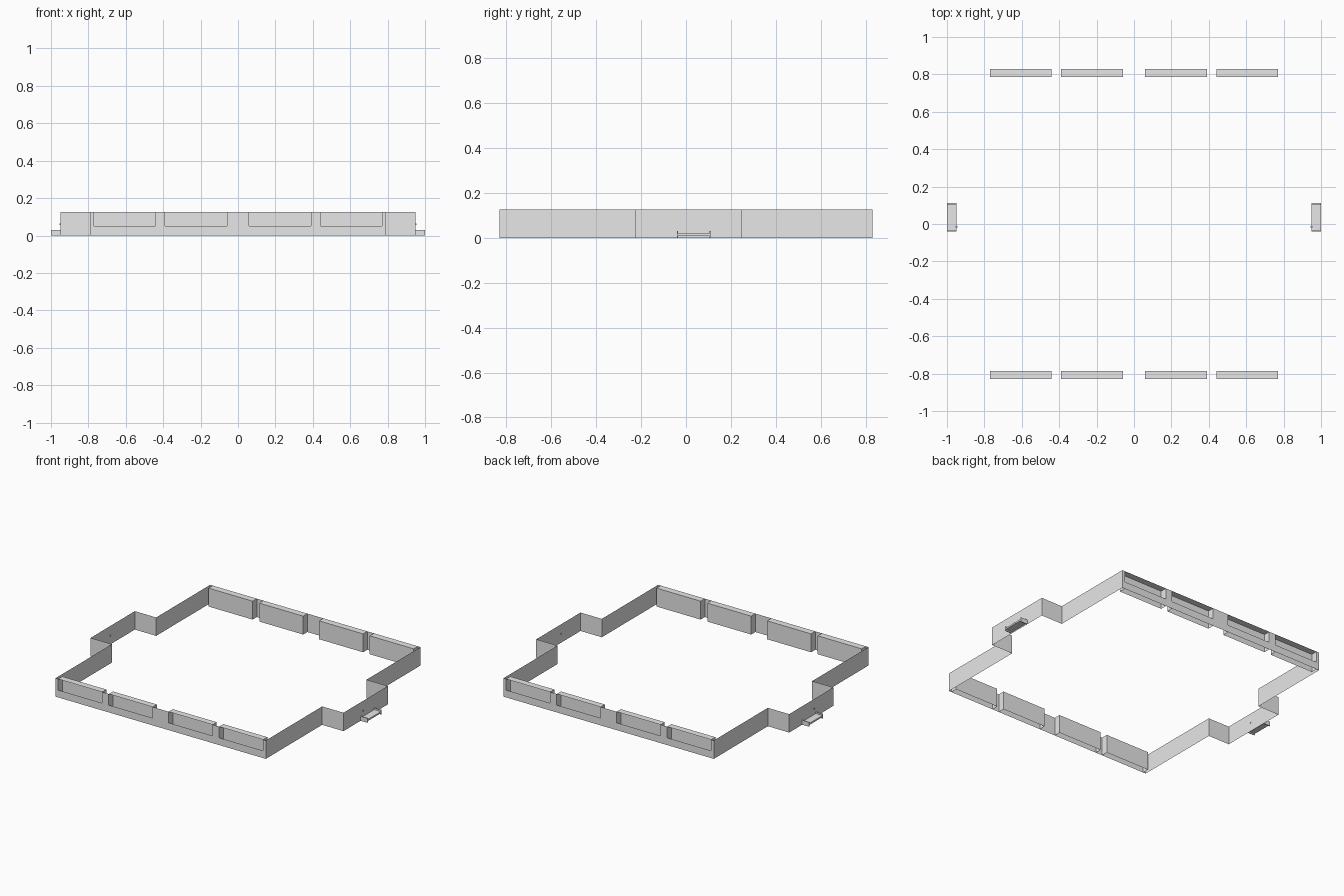
import bpy
import bmesh

if "Cube" in bpy.data.objects:
    bpy.data.objects.remove(bpy.data.objects["Cube"], do_unlink=True)

HEIGHT, SILL = 0.125, 0.05          # wall top and window sill
WALL_Y, POCKET_Y = 0.83, 0.785      # outer wall line and recessed pane line
WALL_X, BAY_X = 0.79, 0.95          # side walls and their bays
BAY_START, BAY_END = -0.225, 0.25
WINDOWS = [(-0.77, -0.44), (-0.39, -0.06), (0.06, 0.39), (0.44, 0.77)]

grey = bpy.data.materials.new("plain grey")
grey.use_nodes = True
grey.diffuse_color = (0.8, 0.8, 0.8, 1)
grey.node_tree.nodes["Principled BSDF"].inputs["Base Color"].default_value = (0.8, 0.8, 0.8, 1)


def make_object(name, quads):
    """Build one mesh object from a list of four-cornered faces."""
    bm = bmesh.new()
    for quad in quads:
        bm.faces.new([bm.verts.new(p) for p in quad])
    bmesh.ops.remove_doubles(bm, verts=bm.verts, dist=0.0001)
    mesh = bpy.data.meshes.new(name)
    bm.to_mesh(mesh)
    bm.free()
    mesh.materials.append(grey)
    obj = bpy.data.objects.new(name, mesh)
    bpy.context.collection.objects.link(obj)
    return obj


def upright(a, b, top):
    """Vertical face from the ground to the given height."""
    return [(*a, 0), (*b, 0), (*b, top), (*a, top)]


def run(path):
    """Full-height wall along a plan path."""
    return [upright(a, b, HEIGHT) for a, b in zip(path, path[1:])]


def box(name, x, y, z):
    bpy.ops.mesh.primitive_cube_add(size=1, location=[sum(r) / 2 for r in (x, y, z)])
    obj = bpy.context.object
    obj.name = name
    obj.scale = [r[1] - r[0] for r in (x, y, z)]
    obj.data.materials.append(grey)
    return obj


# Front and back walls: recessed panes, sill strips and pocket lids
for name, s in (("front", 1), ("back", -1)):
    path = [(-WALL_X * s, -WALL_Y * s)]
    sills, lids = [], []
    for a, b in WINDOWS:
        p, q, r, t = [(x * s, -y * s) for x, y in
                      ((a, WALL_Y), (a, POCKET_Y), (b, POCKET_Y), (b, WALL_Y))]
        path += [p, q, r, t]
        sills.append(upright(p, t, SILL))
        lids.append([(*c, HEIGHT) for c in (p, t, r, q)])
    path.append((WALL_X * s, -WALL_Y * s))
    make_object(name + "_wall", run(path))
    make_object(name + "_window_sills", sills)
    make_object(name + "_window_lids", lids)

# Side walls with bays, doorknobs and entrance steps
for name, s in (("left", 1), ("right", -1)):
    path = [(WALL_X, -WALL_Y), (WALL_X, BAY_START), (BAY_X, BAY_START),
            (BAY_X, BAY_END), (WALL_X, BAY_END), (WALL_X, WALL_Y)]
    path = [(x * s, y) for x, y in path][::s]
    make_object(name + "_side_wall", run(path))

    def span(a, b):
        return sorted((a * s, b * s))

    box(name + "_doorknob", span(0.945, 0.955), (-0.019, -0.012), (0.057, 0.064))
    depth = span(BAY_X, 1.0)
    box(name + "_step_tread", depth, (-0.035, 0.105), (0.009, 0.02))
    for end, y in (("front", -0.041), ("back", 0.105)):
        box(name + "_step_" + end + "_cheek", depth, (y, y + 0.006), (0, 0.03))
